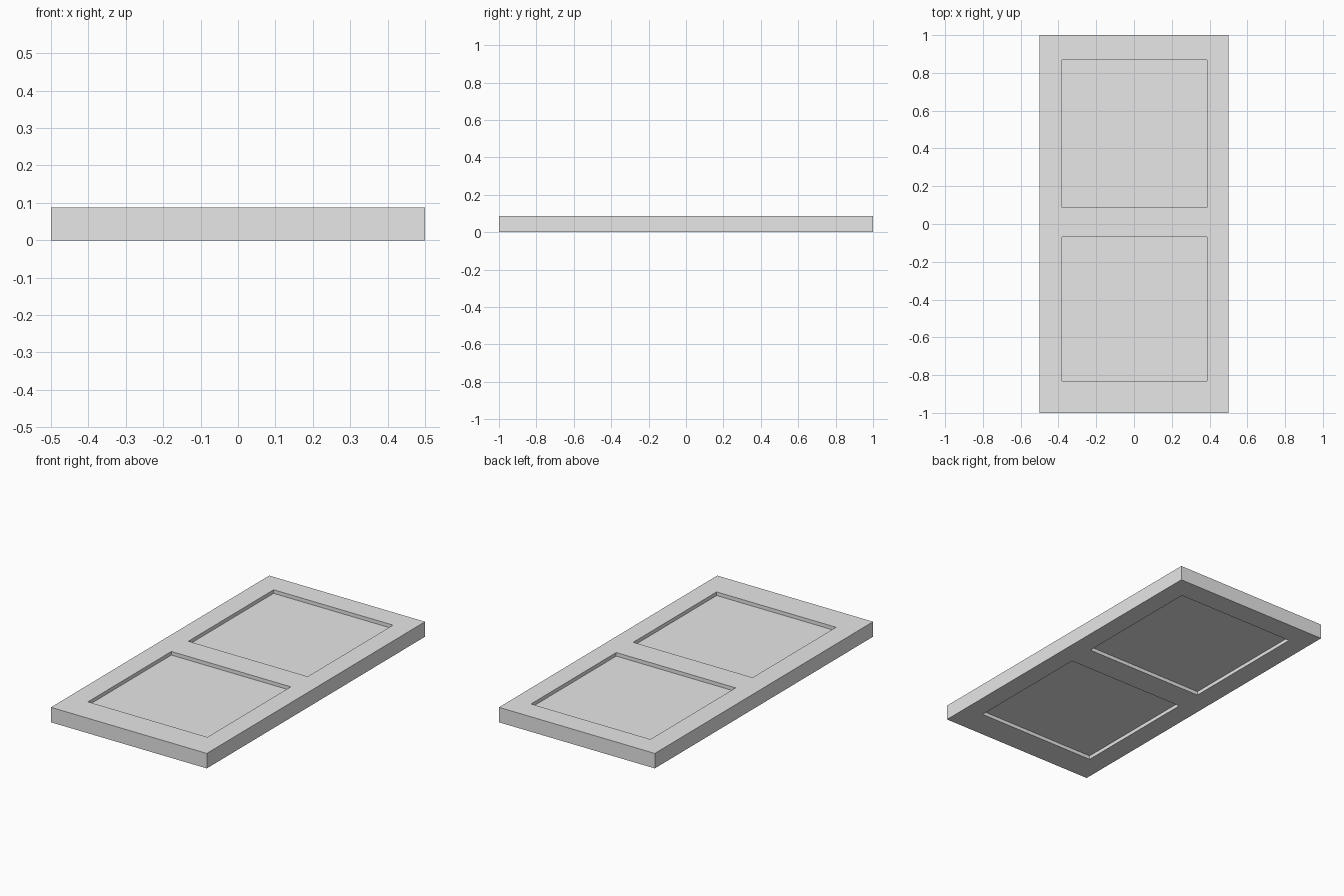
import bpy

cube = bpy.data.objects.get("Cube")
if cube:
    bpy.data.objects.remove(cube, do_unlink=True)

# Single plain grey finish
GREY = (0.8, 0.8, 0.8, 1.0)
grey = bpy.data.materials.new("plain_grey")
grey.use_nodes = True
grey.diffuse_color = GREY
grey.node_tree.nodes["Principled BSDF"].inputs["Base Color"].default_value = GREY


def board(name, x, y, z):
    """Box spanning the given (low, high) ranges."""
    spans = (x, y, z)
    bpy.ops.mesh.primitive_cube_add(size=1, location=[(a + b) / 2 for a, b in spans])
    obj = bpy.context.object
    obj.name = name
    obj.scale = [b - a for a, b in spans]
    bpy.ops.object.transform_apply(location=False, rotation=False, scale=True)
    obj.data.materials.append(grey)
    return obj


THICK = 0.087
RECESS = 0.021
TUCK = 0.01
INNER = (-0.38, 0.386)
full = (0, THICK)
sunk = (RECESS, THICK - RECESS)

# Full-length side stiles
board("right_stile", (-0.5, INNER[0]), (-1, 1), full)
board("left_stile", (INNER[1], 0.5), (-1, 1), full)

# Cross rails between the stiles
rails = {"front_rail": (-1, -0.832), "middle_rail": (-0.068, 0.088), "back_rail": (0.869, 1)}
for name, span in rails.items():
    board(name, INNER, span, full)

# Thin panels held in the frame, recessed on both faces
spans = list(rails.values())
for name, near, far in zip(("front_panel", "back_panel"), spans, spans[1:]):
    board(name, (INNER[0] - TUCK, INNER[1] + TUCK), (near[1] - TUCK, far[0] + TUCK), sunk)
